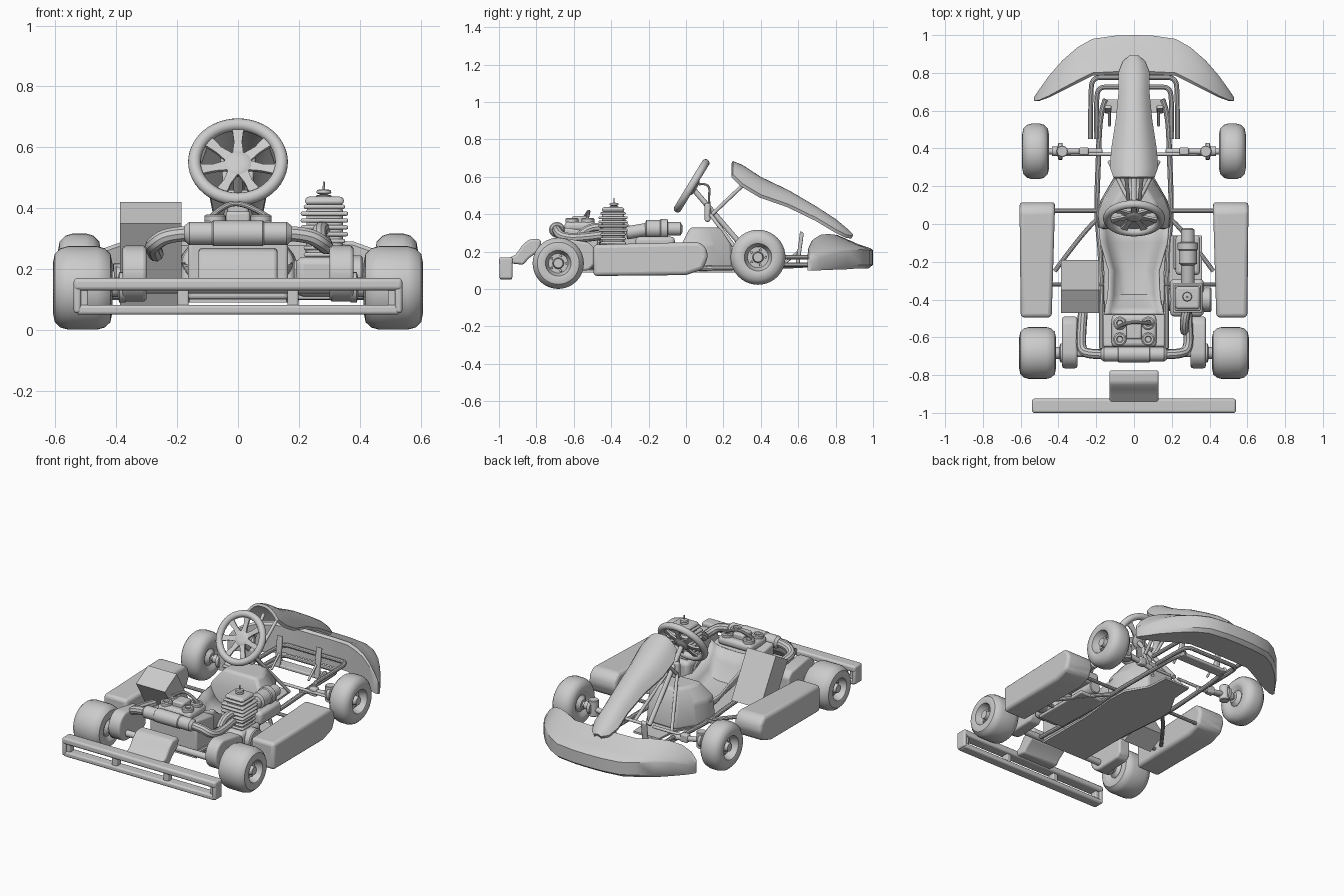
import bpy, bmesh, math
from mathutils import Vector, Matrix

if "Cube" in bpy.data.objects:
    bpy.data.objects.remove(bpy.data.objects["Cube"])


def finish(ob, bevel=0, segs=3, angle=35):
    bpy.ops.object.select_all(action='DESELECT')
    ob.select_set(True)
    bpy.context.view_layer.objects.active = ob
    bpy.ops.object.shade_smooth_by_angle(angle=math.radians(angle))
    if bevel:
        m = ob.modifiers.new("bevel", 'BEVEL')
        m.width, m.segments, m.limit_method = bevel, segs, 'ANGLE'
    return ob


def loft(name, rings, bevel=0, caps=True, wrap=True):
    bm = bmesh.new()
    rows = [[bm.verts.new(p) for p in r] for r in rings]
    n = len(rows[0])
    for a, b in zip(rows, rows[1:]):
        for i in range(n if wrap else n - 1):
            j = (i + 1) % n
            bm.faces.new((a[i], a[j], b[j], b[i]))
    if caps:
        bm.faces.new(rows[0])
        bm.faces.new(rows[-1])
    bmesh.ops.recalc_face_normals(bm, faces=bm.faces)
    me = bpy.data.meshes.new(name)
    bm.to_mesh(me)
    bm.free()
    ob = bpy.data.objects.new(name, me)
    bpy.context.collection.objects.link(ob)
    return finish(ob, bevel)


def box(name, x0, x1, y0, y1, z0, z1, bevel=0.01):
    sq = [(x0, y0), (x1, y0), (x1, y1), (x0, y1)]
    return loft(name, [[(x, y, z) for x, y in sq] for z in (z0, z1)], bevel)


def prism_x(name, prof, x0, x1, bevel=0.01):
    return loft(name, [[(x, y, z) for y, z in prof] for x in (x0, x1)], bevel)


def lathe(name, prof, loc, axis=(0, 0, 1), n=32):
    # profile of (height along axis, radius)
    m = Matrix.Translation(loc) @ Vector(axis).to_track_quat('Z', 'Y').to_matrix().to_4x4()
    rings = [[m @ Vector((r * math.cos(2 * math.pi * i / n), r * math.sin(2 * math.pi * i / n), h))
              for i in range(n)] for h, r in prof]
    return loft(name, rings)


def rod(name, a, b, r, n=20):
    d = Vector(b) - Vector(a)
    return lathe(name, [(0, r * .9), (r * .1, r), (d.length - r * .1, r), (d.length, r * .9)], a, d, n)


def tube(name, pts, r):
    cu = bpy.data.curves.new(name, 'CURVE')
    cu.dimensions, cu.bevel_depth, cu.bevel_resolution, cu.use_fill_caps = '3D', r, 3, True
    sp = cu.splines.new('NURBS')
    sp.points.add(len(pts) - 1)
    for p, c in zip(sp.points, pts):
        p.co = (*c, 1)
    sp.order_u, sp.use_endpoint_u, sp.resolution_u = min(3, len(pts)), True, 6
    ob = bpy.data.objects.new(name, cu)
    bpy.context.collection.objects.link(ob)
    bpy.ops.object.select_all(action='DESELECT')
    ob.select_set(True)
    bpy.context.view_layer.objects.active = ob
    bpy.ops.object.convert(target='MESH')
    return finish(bpy.context.object)


# wheels: tyre with recessed rim and hub
def wheel(name, s, x0, x1, y, z, R):
    w = x1 - x0
    prof = [(0, .03), (.02, .05), (.005, R * .5), (0, R * .6), (.006, R * .82), (.025, R * .95), (.05, R),
            (w - .05, R), (w - .025, R * .95), (w - .006, R * .82), (w, R * .6), (w - .005, R * .5),
            (w - .03, R * .45), (w - .05, R * .38), (w - .05, .03), (w - .015, .025), (w - .015, .012)]
    lathe(name, prof, (s * x0, y, z), (s, 0, 0), 40)
    for k in range(5):
        a = 2 * math.pi * k / 5
        p = (s * (x1 - .052), y + .042 * math.cos(a), z + .042 * math.sin(a))
        rod(name + "_bolt", p, (p[0] + s * .012, p[1], p[2]), .007, 8)


for s, side in ((1, "right_"), (-1, "left_")):
    wheel(side + "rear_wheel", s, .413, .608, -.683, .138, .137)
    wheel(side + "front_wheel", s, .45, .592, .385, .17, .147)

    # side pod, slightly narrower toward the back
    prof = [(-.495, .07), (-.495, .238), (-.2, .245), (.07, .252), (.108, .22), (.118, .17), (.09, .105), (0, .075)]
    loft(side + "side_pod", [[(s * (x + k * (.1 - y)), y, z) for y, z in prof]
                             for x, k in ((.418, .03), (.606, -.01))], .02)

    # pod mounting bars
    tube(side + "pod_front_bar", [(s * .17, .07, .12), (s * .46, .07, .12)], .011)
    tube(side + "pod_rear_bar", [(s * .16, -.32, .12), (s * .48, -.32, .12)], .011)
    tube(side + "diagonal_bar", [(s * .2, .02, .11), (s * .26, -.03, .11), (s * .42, -.25, .11)], .012)

    # main frame rail
    tube(side + "frame_rail", [(s * .15, .66, .13), (s * .18, .6, .125), (s * .19, .3, .115), (s * .2, .05, .11),
                               (s * .17, -.2, .11), (s * .17, -.66, .13)], .014)

    # front steering knuckle and tie rod
    rod(side + "stub_axle", (s * .36, .385, .17), (s * .54, .385, .17), .016)
    rod(side + "kingpin", (s * .38, .385, .12), (s * .38, .385, .22), .03)
    lathe(side + "front_hub", [(0, .02), (.005, .045), (.025, .045), (.03, .025), (.06, .025)],
          (s * .375, .385, .17), (s, 0, 0), 20)
    rod(side + "axle_beam", (s * .17, .385, .13), (s * .38, .385, .165), .016)
    rod(side + "tie_rod", (s * .03, .37, .15), (s * .37, .37, .15), .009)
    box(side + "axle_clamp", s * .24, s * .29, .365, .405, .125, .175, .008)

    # rear sprocket and brake guards
    prof = [(-.68 + .085 * math.cos(a), .185 + .092 * math.sin(a))
            for a in [math.radians(d) for d in range(-90, -271, -20)]]
    prof = prof + [(-.52, .25), (-.49, .22), (-.49, .13), (-.52, .1)]
    prism_x(side + "drive_guard", prof, s * .30, s * .38, .012)
    lathe(side + "rear_hub", [(0, .05), (.02, .05), (.025, .032), (.06, .03)], (s * .37, -.683, .14), (s, 0, 0), 24)

    # rear bumper posts
    for x in (.18, .51):
        box(side + "bumper_post", s * (x - .018), s * (x + .018), -.985, -.94, .065, .15, .006)

    # pedals
    prism_x(side + "pedal", [(.585, .12), (.605, .12), (.63, .30), (.61, .31)], s * .12, s * .155, .006)
    rod(side + "pedal_strut", (s * .13, .52, .13), (s * .13, .61, .21), .007)
    # steering support legs
    rod(side + "column_support", (s * .03, .13, .40), (s * .13, .33, .13), .01)
    rod(side + "fairing_stay", (s * .03, .14, .40), (s * .05, .33, .58), .01)

# rear axle
rod("rear_axle", (-.56, -.683, .14), (.56, -.683, .14), .02)

# nose support loops
for w, y, z in ((.23, .775, .17), (.2, .725, .13)):
    tube("nose_loop", [(-w, .45, z), (-w, y - .08, z), (-w + .01, y, z), (-w + .09, y, z), (0, y, z),
                       (w - .09, y, z), (w - .01, y, z), (w, y - .08, z), (w, .45, z)], .013)
box("front_cross_plate", -.17, .17, .59, .66, .115, .135, .006)

# floor tray
half = [(.16, -.65), (.16, -.25), (.185, 0), (.18, .12), (.1, .26), (.09, .4)]
outline = half + [(-x, y) for x, y in reversed(half)]
loft("floor_tray", [[(x, y, z) for x, y in outline] for z in (.09, .102)])

# bucket seat shell
rings = []
for y, w, z0, z1 in ((.03, .19, .12, .22), (-.1, .18, .105, .21), (-.25, .135, .11, .21),
                     (-.38, .14, .13, .26), (-.45, .155, .22, .31), (-.48, .16, .30, .33)):
    rings.append([(w * t, y, z0 + (z1 - z0) * abs(t) ** 4) for t in [i / 6 for i in range(-6, 7)]])
seat = loft("seat", rings, caps=False, wrap=False)
m = seat.modifiers.new("thickness", 'SOLIDIFY')
m.thickness = .012

# fuel tank under the steering wheel
half = [(.19, -.03), (.2, .06), (.17, .14), (.1, .25)]
outline = half + [(-x, y) for x, y in reversed(half)]
loft("fuel_tank", [[(x * k, .1 + (y - .1) * k, z) for x, y in outline]
                   for z, k in ((.10, 1), (.24, .95), (.33, .6))], .015)

# rear housing and intake block
prism_x("rear_housing", [(-.65, .1), (-.47, .1), (-.47, .3), (-.65, .33)], -.165, .165, .012)
box("intake_block", -.118, .118, -.65, -.48, .31, .36, .02)
for x in (-.075, .075):
    for y in (-.61, -.525):
        lathe("intake_cap", [(0, .035), (.02, .035), (.025, .028), (.025, .018), (.015, .014)], (x, y, .355), n=20)
box("intake_centre", -.04, .04, -.61, -.52, .34, .39, .01)
tube("intake_hose", [(-.09, -.55, .37), (-.04, -.52, .42), (.04, -.52, .41), (.1, -.53, .37)], .009)

# exhaust can with pipes to both sides
lathe("exhaust_can", [(0, .026), (.015, .038), (.09, .038), (.094, .042), (.256, .042), (.26, .038),
                      (.335, .038), (.35, .026)], (-.175, -.69, .317), (1, 0, 0))
tube("left_exhaust_pipe", [(-.15, -.69, .317), (-.23, -.69, .315), (-.28, -.67, .28), (-.28, -.58, .27),
                           (-.27, -.46, .25)], .026)
tube("right_exhaust_pipe", [(.15, -.69, .317), (.23, -.69, .315), (.285, -.67, .28), (.29, -.58, .27),
                            (.28, -.44, .29)], .026)

# leaning radiator box
prism_x("radiator_box", [(-.19, .145), (-.35, .42), (-.47, .35), (-.31, .08)], -.387, -.185, 0)

# engine: crankcase, square finned barrel, head, plug
box("crankcase", .19, .37, -.49, -.29, .11, .24, .025)
box("engine_barrel", .225, .345, -.45, -.33, .22, .41, .02)
for i in range(8):
    g = .068 + .01 * (i in (3, 4, 5, 6))
    z = .24 + i * .0225
    box("cooling_fin", .284 - g, .284 + g, -.39 - g, -.39 + g, z, z + .014, .006)
box("cylinder_head", .22, .348, -.45, -.33, .41, .438, .015)
lathe("spark_plug", [(0, .025), (.01, .025), (.012, .012), (.018, .025), (.028, .022), (.03, .004), (.055, .003)],
      (.282, -.385, .432), n=16)
rod("engine_cover", (.35, -.40, .18), (.41, -.40, .18), .065, 28)
rod("clutch_drum", (.18, -.40, .17), (.21, -.40, .17), .06, 28)
tube("engine_outlet", [(.28, -.45, .33), (.26, -.52, .34), (.27, -.57, .28)], .024)

# airbox and carburettor
lathe("airbox", [(0, .03), (.01, .048), (.08, .048), (.085, .054), (.12, .054), (.125, .036), (.19, .036), (.2, .02)],
      (.285, -.22, .322), (0, 1, 0))
rod("carburettor", (.285, -.32, .30), (.285, -.2, .32), .035)
box("engine_mount", .22, .35, -.27, -.06, .2, .28, .02)
box("mount_plate", .18, .36, -.45, -.06, .1, .12, .006)
rod("starter", (.25, -.24, .18), (.25, -.06, .18), .04)

# rear bumper rails and hump
box("rear_bumper_top", -.54, .54, -1, -.925, .13, .17, .012)
box("rear_bumper_bottom", -.53, .53, -.995, -.93, .05, .082, .01)
for s in (-1, 1):
    box("rear_bumper_end", s * .515, s * .54, -.997, -.928, .055, .165, .01)
hump = prism_x("rear_bumper_hump", [(-.96, .14), (-.94, .17), (-.91, .185), (-.875, .235), (-.84, .265), (-.785, .27),
                                    (-.772, .25), (-.79, .2), (-.84, .165), (-.87, .13)], -.13, .13, .025)

# steering wheel and column
q = Vector((0, -.85, .52)).to_track_quat('Z', 'Y')
c = Vector((0, .03, .552))
bpy.ops.mesh.primitive_torus_add(location=c, rotation=q.to_euler(), major_radius=.143, minor_radius=.021,
                                 major_segments=48, minor_segments=14)
bpy.context.object.name = "steering_wheel_rim"
finish(bpy.context.object)
mw = Matrix.Translation(c) @ q.to_matrix().to_4x4()
for k in range(7):
    rot = mw @ Matrix.Rotation(2 * math.pi * k / 7 + math.pi / 2, 4, 'Z')
    loft("steering_spoke", [[rot @ Vector(p) for p in ((r, -w, -.006 + d), (r, w, -.006 + d), (r, w, .006 + d),
                                                       (r, -w, .006 + d))]
                            for r, w, d in ((.02, .02, -.012), (.08, .013, -.01), (.135, .02, 0))])
lathe("steering_hub", [(-.03, .03), (-.022, .045), (-.006, .045), (0, .035), (0, .015)], c, (0, -.85, .52), 24)
rod("steering_column", (0, .03, .545), (0, .37, .15), .014)
box("column_bracket", -.035, .035, .1, .13, .36, .46, .01)
tube("steering_cable", [(.02, .07, .56), (.03, .13, .57), (.03, .12, .47), (.02, .13, .4)], .006)

# front fairing panel, an arched shell
rings = []
for y, w, z, d in ((.25, .11, .685, .07), (.30, .128, .665, .1), (.40, .12, .6, .095), (.55, .097, .528, .075),
                   (.70, .082, .44, .06), (.80, .083, .375, .055), (.86, .06, .325, .035), (.892, .025, .295, .01)):
    ts = [i / 5 for i in range(-5, 6)]
    top = [(w * t, y, z - d * abs(t) ** 2.5) for t in ts]
    rings.append(top + [(x * .93, y - .008, zz - .015) for x, _, zz in reversed(top)])
loft("front_fairing", rings)

# wrap-around front bumper with lower, tapering wing tips
st = [(0, .79, 1.0, .11, .29), (.1, .79, .997, .11, .29), (.22, .785, .98, .11, .29), (.3, .745, .935, .11, .295),
      (.38, .705, .865, .105, .29), (.45, .67, .785, .103, .265), (.5, .652, .715, .1, .225), (.53, .65, .67, .1, .18)]
st = [(-a[0], *a[1:]) for a in reversed(st[1:])] + st
rings = []
for x, yi, yo, z0, z1 in st:
    d = yo - yi
    zf = z0 + (z1 - z0) * .6
    rings.append([(x, yi, z0), (x, yo - d * .12, z0), (x, yo, z0 + .02), (x, yo, zf - .01), (x, yo - d * .06, zf),
                  (x, yo - d * .35, zf + .02), (x, yo - d * .7, z1 - .02), (x, yi + d * .08, z1), (x, yi, z1 - .012)])
loft("front_bumper", rings)
